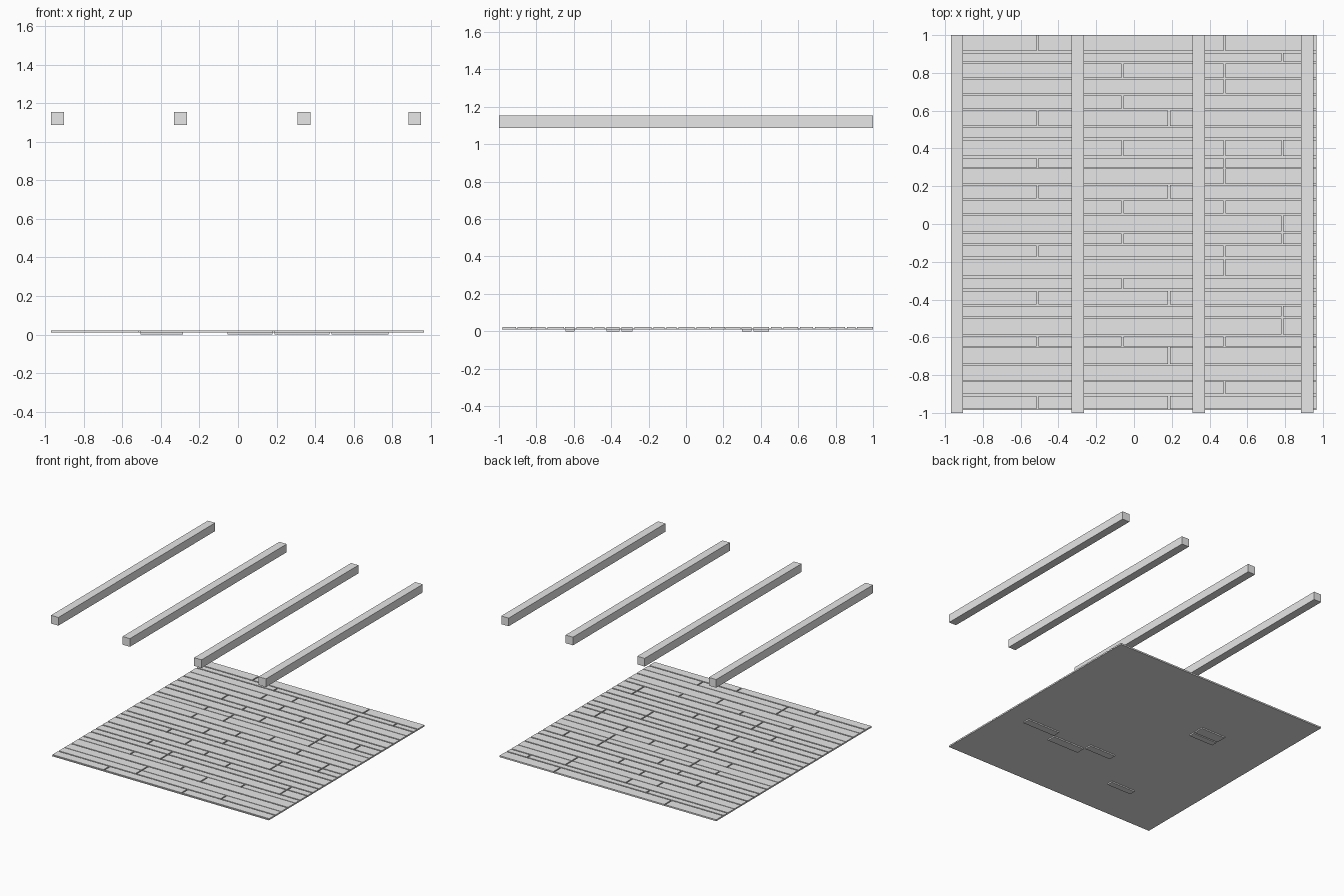
import bpy
import bmesh

cube = bpy.data.objects.get("Cube")
if cube:
    bpy.data.objects.remove(cube, do_unlink=True)

grey = bpy.data.materials.new("plain_grey")
grey.use_nodes = True
colour = (0.8, 0.8, 0.8, 1)
grey.diffuse_color = colour
grey.node_tree.nodes["Principled BSDF"].inputs["Base Color"].default_value = colour


def add_box(bm, x, y, z):
    """Add a box spanning the given (low, high) ranges."""
    verts = bmesh.ops.create_cube(bm, size=1)["verts"]
    for v in verts:
        for axis, (low, high) in enumerate((x, y, z)):
            v.co[axis] = high if v.co[axis] > 0 else low


def make_object(name, boxes):
    bm = bmesh.new()
    for box in boxes:
        add_box(bm, *box)
    mesh = bpy.data.meshes.new(name)
    bm.to_mesh(mesh)
    bm.free()
    mesh.materials.append(grey)
    obj = bpy.data.objects.new(name, mesh)
    bpy.context.collection.objects.link(obj)
    return obj


LEFT, RIGHT = -0.97, 0.965
UNDER, BASE, TOP = 0.01, 0.014, 0.022
GAP = 0.005

# Seams between plank rows, from back to front
seams = [1.0, .91, .855, .77, .685, .605, .515, .45, .355, .295, .21, .13, .05,
         -.045, -.11, -.18, -.28, -.35, -.43, -.495, -.59, -.65, -.745, -.83,
         -.905, -.985]

# End joints: each letter is one x position, one word per row
joint_x = dict(a=-.51, h=-.28, b=-.06, c=.185, d=.48, e=.785)
row_joints = ("ad he bd hd b ac h bde ahd hd ac bd he be ad hd b ac he he "
              "abd c h hd ac").split()
# Rows that sit almost tight against the next one
tight = {.77, .295, .21, -.65, -.83}

# Floor planks
planks = []
for back, front, joints in zip(seams, seams[1:], row_joints):
    y_high = back - (0 if back == seams[0] else GAP * (0.5 if back in tight else 1))
    y_low = front + GAP * (0.5 if front in tight else 1)
    cuts = [LEFT] + [joint_x[j] for j in joints] + [RIGHT]
    for x0, x1 in zip(cuts, cuts[1:]):
        low = x0 + (GAP if x0 != LEFT else 0)
        high = x1 - (GAP if x1 != RIGHT else 0)
        planks.append(((low, high), (y_low, y_high), (BASE - 0.001, TOP)))
make_object("floor_planks", planks)

# Thin sheet closing the underside
make_object("floor_base", [((LEFT, RIGHT), (seams[-1], seams[0]), (UNDER, BASE))])

# Thicker planks that stick out below the sheet: row, from joint, to joint
deep = [(7, "a", "h"), (8, "a", "h"), (16, "b", "c"), (16, "d", "e"),
        (17, "c", "d"), (20, "a", "h")]
make_object("deep_planks", [
    ((joint_x[p] + GAP, joint_x[q] - GAP),
     (seams[r + 1] + GAP, seams[r] - GAP), (0, BASE - 0.002))
    for r, p, q in deep])

# Overhead beams
for i, x in enumerate((-.937, -.298, .342, .917)):
    make_object(f"ceiling_beam_{i + 1}",
                [((x - .033, x + .033), (-1, 1), (1.088, 1.154))])
